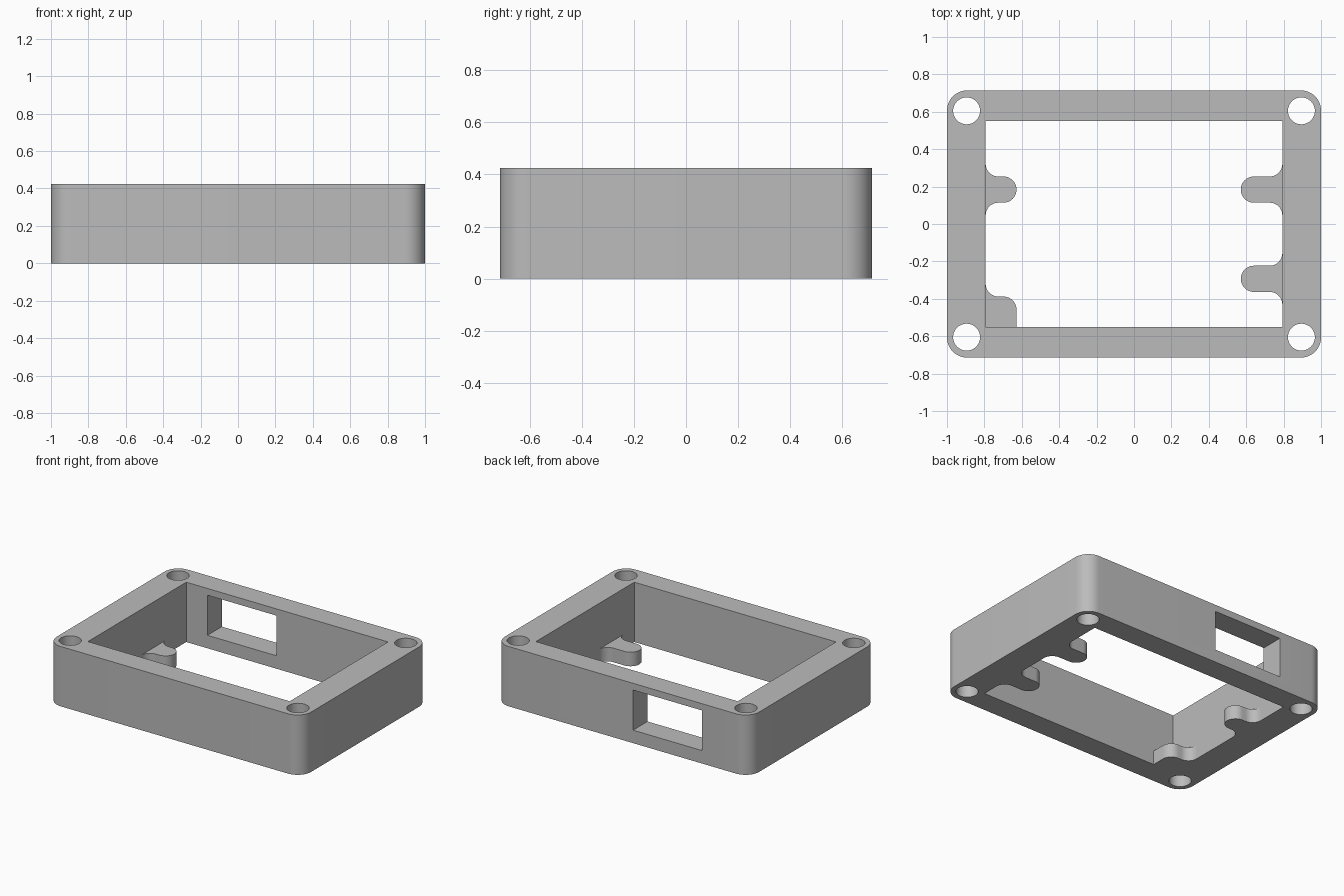
import bpy
import bmesh
from math import cos, sin, radians

cube = bpy.data.objects.get("Cube")
if cube:
    bpy.data.objects.remove(cube, do_unlink=True)

# Overall sizes
HALF_X, HALF_Y, HEIGHT = 1.0, 0.714, 0.425
IN_X, IN_Y = 0.793, 0.552
HOLE_X, HOLE_Y, HOLE_R = 0.895, 0.605, 0.072
CORNER_R = 0.107
TAB_HEIGHT, TAB_R, FILLET = 0.1, 0.07, 0.068

grey = bpy.data.materials.new("plain grey")
grey.use_nodes = True
grey.diffuse_color = (0.5, 0.5, 0.5, 1)
grey.node_tree.nodes["Principled BSDF"].inputs["Base Color"].default_value = (0.5, 0.5, 0.5, 1)


def arc(cx, cy, r, start, end, steps=12):
    angles = [radians(start + (end - start) * i / steps) for i in range(steps + 1)]
    return [(cx + r * cos(a), cy + r * sin(a)) for a in angles]


def rectangle(x0, x1, y0, y1):
    return [(x0, y0), (x1, y0), (x1, y1), (x0, y1)]


def prism(name, outline, z0, z1):
    """Extrude a flat outline from z0 up to z1."""
    bm = bmesh.new()
    base = bm.faces.new([bm.verts.new((x, y, z0)) for x, y in outline])
    top = bmesh.ops.extrude_face_region(bm, geom=[base])["geom"]
    verts = [v for v in top if isinstance(v, bmesh.types.BMVert)]
    bmesh.ops.translate(bm, verts=verts, vec=(0, 0, z1 - z0))
    bmesh.ops.recalc_face_normals(bm, faces=bm.faces)
    mesh = bpy.data.meshes.new(name)
    bm.to_mesh(mesh)
    bm.free()
    mesh.materials.append(grey)
    obj = bpy.data.objects.new(name, mesh)
    bpy.context.collection.objects.link(obj)
    return obj


def activate(obj):
    bpy.ops.object.select_all(action="DESELECT")
    obj.select_set(True)
    bpy.context.view_layer.objects.active = obj


def cut(obj, cutter):
    """Subtract the cutter, then discard it."""
    mod = obj.modifiers.new("cut", "BOOLEAN")
    mod.operation, mod.solver, mod.object = "DIFFERENCE", "EXACT", cutter
    activate(obj)
    bpy.ops.object.modifier_apply(modifier=mod.name)
    bpy.data.objects.remove(cutter, do_unlink=True)


# Rounded rectangular frame
outline = []
for sx, sy, start in ((1, 1, 0), (-1, 1, 90), (-1, -1, 180), (1, -1, 270)):
    outline += arc(sx * (HALF_X - CORNER_R), sy * (HALF_Y - CORNER_R),
                   CORNER_R, start, start + 90)
frame = prism("frame", outline, 0, HEIGHT)

# Central opening, back window and corner screw holes
cut(frame, prism("opening_cutter", rectangle(-IN_X, IN_X, -IN_Y, IN_Y), -0.1, 0.6))
cut(frame, prism("window_cutter", rectangle(-0.627, -0.084, 0.45, 0.85), 0.092, 0.377))
for sx in (-1, 1):
    for sy in (-1, 1):
        circle = arc(sx * HOLE_X, sy * HOLE_Y, HOLE_R, 0, 360, 48)[:-1]
        cut(frame, prism("hole_cutter", circle, -0.1, 0.6))
parts = [frame]


# Support tabs blended into the side walls
def tab(name, side, y, length):
    profile = (arc(FILLET, -TAB_R - FILLET, FILLET, 180, 90)
               + arc(length - TAB_R, 0, TAB_R, -90, 90, 24)
               + arc(FILLET, TAB_R + FILLET, FILLET, 270, 180))
    points = [(side * (IN_X - u), y + v) for u, v in profile]
    parts.append(prism(name, points, 0, TAB_HEIGHT))


tab("right_back_tab", -1, 0.184, 0.165)
tab("left_back_tab", 1, 0.184, 0.222)
tab("left_front_tab", 1, -0.293, 0.222)

# Corner support joined to the front wall
length, top = 0.165, -0.388
profile = ([(0, -IN_Y), (length, -IN_Y)]
           + arc(length - TAB_R, top - TAB_R, TAB_R, 0, 90)
           + arc(FILLET, top + FILLET, FILLET, 270, 180))
parts.append(prism("corner_support", [(u - IN_X, v) for u, v in profile], 0, TAB_HEIGHT))

# Smooth the round surfaces, keep the edges crisp
for part in parts:
    activate(part)
    bpy.ops.object.shade_smooth_by_angle(angle=radians(30))
